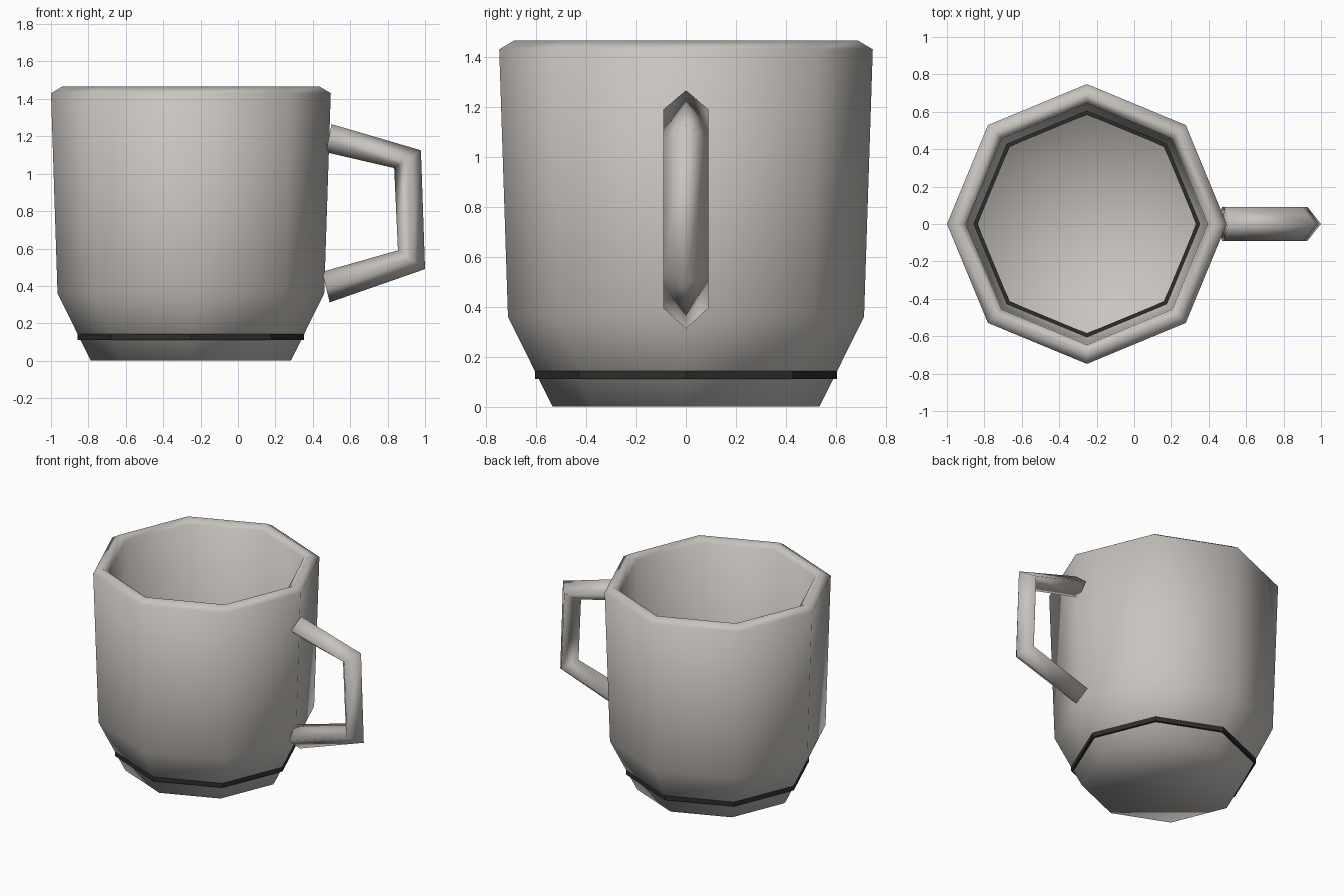
import bpy
import math

if "Cube" in bpy.data.objects:
    bpy.data.objects.remove(bpy.data.objects["Cube"])

CX = -0.252   # axis of the cup
SIDES = 8


def material(name, rgb):
    m = bpy.data.materials.new(name)
    m.diffuse_color = (*rgb, 1.0)
    m.use_nodes = True
    m.node_tree.nodes["Principled BSDF"].inputs["Base Color"].default_value = m.diffuse_color
    return m


def make_object(name, verts, faces, mat, smooth=True):
    me = bpy.data.meshes.new(name)
    me.from_pydata(verts, [], faces)
    me.update()
    me.materials.append(mat)
    for p in me.polygons:
        p.use_smooth = smooth
    ob = bpy.data.objects.new(name, me)
    bpy.context.collection.objects.link(ob)
    return ob


def ring(r, z):
    step = 2 * math.pi / SIDES
    return [(CX + r * math.cos(i * step), r * math.sin(i * step), z) for i in range(SIDES)]


def bridge(rows, n, closed=False):
    faces = []
    for k in range(rows if closed else rows - 1):
        a, b = k * n, (k + 1) % rows * n
        for i in range(n):
            j = (i + 1) % n
            faces.append((a + i, a + j, b + j, b + i))
    return faces


clay = material("warm grey", (0.58, 0.55, 0.52))
dark = material("dark band", (0.027, 0.028, 0.023))

# Cup: outer wall, rounded lip, inner wall, floor
profile = [(0.535, 0.0), (0.713, 0.36), (0.748, 1.43), (0.69, 1.465),
           (0.645, 1.43), (0.64, 0.37), (0.606, 0.147), (0.591, 0.12)]
verts = [v for r, z in profile for v in ring(r, z)]
faces = bridge(len(profile), SIDES)
faces.append(tuple(reversed(range(SIDES))))
centre = len(verts)
verts.append((CX, 0, 0.12))
last = (len(profile) - 1) * SIDES
faces += [(last + i, last + (i + 1) % SIDES, centre) for i in range(SIDES)]
make_object("cup", verts, faces, clay)

# Dark ring near the foot, showing outside and on the inner floor
section = [(0.585, 0.11), (0.605, 0.11), (0.605, 0.147), (0.585, 0.147)]
verts = [v for r, z in section for v in ring(r, z)]
make_object("foot_band", verts, bridge(4, SIDES, closed=True), dark, smooth=False)

# Handle: diamond section lofted along a bent path, (outer xz, inner xz)
stations = [((0.50, 1.265), (0.47, 1.115)), ((0.978, 1.125), (0.835, 1.03)),
            ((1.0, 0.49), (0.855, 0.59)), ((0.49, 0.312), (0.45, 0.475))]
verts = []
for (ox, oz), (ix, iz) in stations:
    mx, mz = (ox + ix) / 2, (oz + iz) / 2
    verts += [(ox, 0, oz), (mx, 0.09, mz), (ix, 0, iz), (mx, -0.09, mz)]
faces = [tuple(reversed(f)) for f in bridge(4, 4)]
faces += [(0, 1, 2, 3), (15, 14, 13, 12)]
handle = make_object("handle", verts, faces, clay)

# Consistent outward normals
import bmesh
for ob in bpy.context.collection.objects:
    bm = bmesh.new()
    bm.from_mesh(ob.data)
    bmesh.ops.recalc_face_normals(bm, faces=bm.faces)
    bm.to_mesh(ob.data)
    bm.free()
